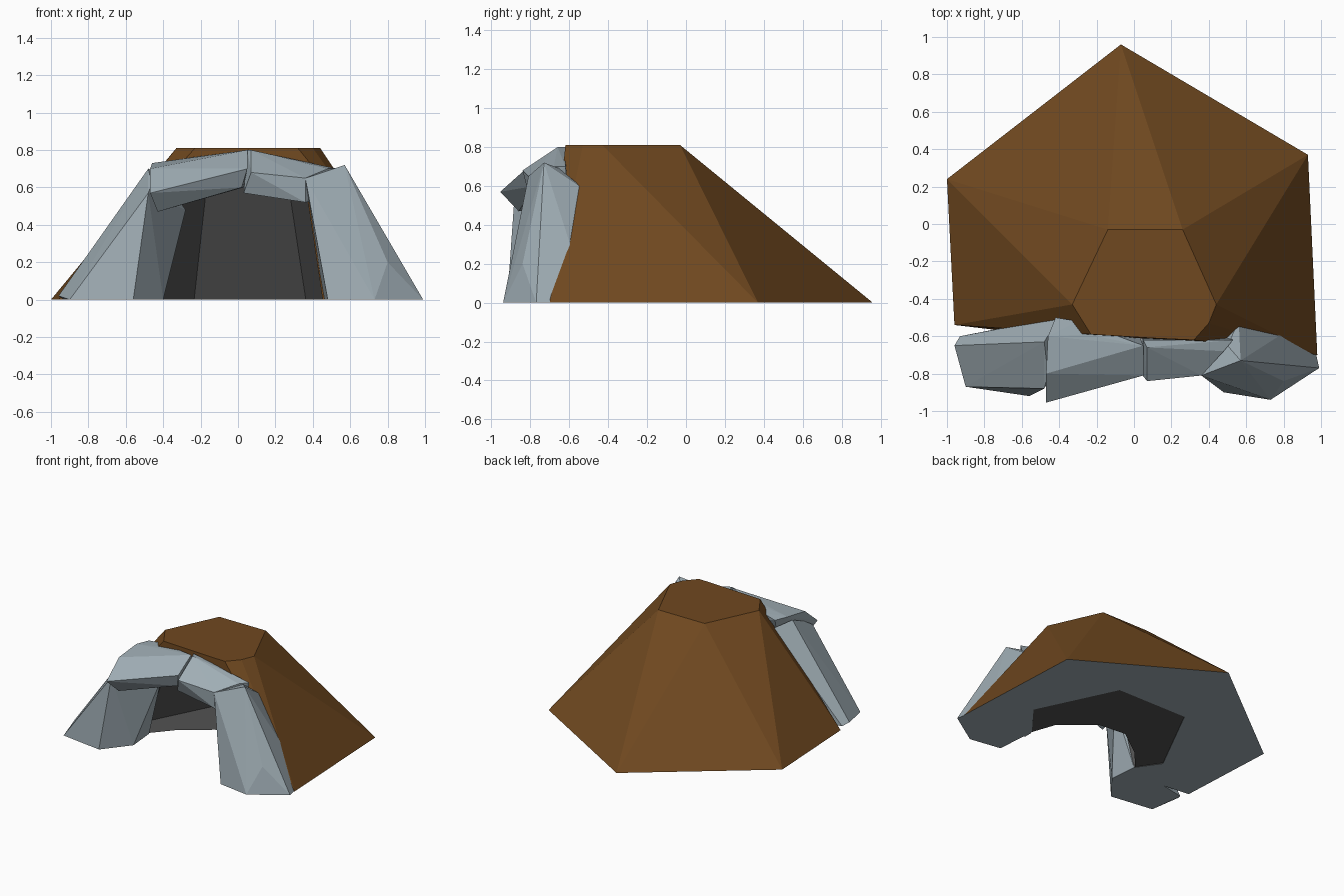
import bpy, bmesh

if "Cube" in bpy.data.objects:
    bpy.data.objects.remove(bpy.data.objects["Cube"])


def material(name, rgb):
    m = bpy.data.materials.new(name)
    m.diffuse_color = (*rgb, 1)
    m.use_nodes = True
    m.node_tree.nodes["Principled BSDF"].inputs["Base Color"].default_value = m.diffuse_color
    return m


EARTH = material("earth", (0.16, 0.065, 0.014))
ROCK = material("rock", (0.35, 0.42, 0.46))
DARK = material("cave_dark", (0.085, 0.085, 0.085))


def finish(name, bm, mats):
    bmesh.ops.recalc_face_normals(bm, faces=bm.faces)
    me = bpy.data.meshes.new(name)
    bm.to_mesh(me)
    bm.free()
    for m in mats:
        me.materials.append(m)
    ob = bpy.data.objects.new(name, me)
    bpy.context.collection.objects.link(ob)
    return ob


def hull(name, pts, mats):
    """Faceted solid wrapped around a few corner points."""
    bm = bmesh.new()
    for p in pts:
        bm.verts.new(p)
    out = bmesh.ops.convex_hull(bm, input=bm.verts)
    junk = [g for g in out["geom_interior"] if isinstance(g, bmesh.types.BMVert)]
    bmesh.ops.delete(bm, geom=junk, context="VERTS")
    bmesh.ops.dissolve_limit(bm, angle_limit=0.02, verts=bm.verts, edges=bm.edges)
    return finish(name, bm, mats)


def at(z, pts):
    return [(x, y, z) for x, y in pts]


# Earth mound: wide base tapering to a flat top
base = [(-1, .24), (-.07, .96), (.93, .37), (.98, -.70), (.5, -.64), (-.45, -.60), (-.96, -.54)]
top = [(-.14, -.03), (.26, -.03), (.44, -.43), (.40, -.53), (.32, -.62), (.10, -.61),
       (-.23, -.59), (-.33, -.43)]
mound = hull("earth_mound", at(0, base) + at(.81, top), [EARTH, ROCK, DARK])
for f in mound.data.polygons:
    f.material_index = 1 if f.normal.z < -.9 else 0

# Cave hollow: cutter lofted from the floor outline to a smaller ceiling
low = [(.37, .295), (-.24, .30), (-.557, -.32), (-.43, -.50), (-.40, -1.1), (.46, -1.1),
       (.46, -.60), (.67, -.33)]
high = [(.26, .0), (-.16, .0), (-.31, -.35), (-.28, -.50), (-.28, -1.1), (.35, -1.1),
        (.35, -.60), (.42, -.33)]
bm = bmesh.new()
a = [bm.verts.new(p) for p in at(-.05, low)]
b = [bm.verts.new(p) for p in at(.68, high)]
bm.faces.new(a)
bm.faces.new(b)
for i in range(len(a)):
    j = (i + 1) % len(a)
    bm.faces.new((a[i], a[j], b[j], b[i]))
for f in bm.faces:
    f.material_index = 2
cutter = finish("cave_cutter", bm, [EARTH, ROCK, DARK])
cutter.hide_render = True
cutter.hide_set(True)
mod = mound.modifiers.new("cave", "BOOLEAN")
mod.operation = "DIFFERENCE"
mod.solver = "EXACT"
mod.object = cutter

# Cave floor with a curved front edge
bm = bmesh.new()
floor = low[:4] + [(-.29, -.34), (-.07, -.18), (.15, -.20), (.39, -.40)] + low[6:]
bm.faces.new([bm.verts.new(p) for p in at(.003, floor)])
cave_floor = finish("cave_floor", bm, [DARK])
if cave_floor.data.polygons[0].normal.z < 0:
    cave_floor.data.flip_normals()

# Rock pillars either side of the mouth
hull("left_pillar", [
    (-.96, -.65, .02), (-.90, -.87, 0), (-.56, -.92, 0), (-.40, -.72, 0), (-.42, -.50, 0),
    (-.93, -.60, 0), (-.48, -.63, .70), (-.48, -.88, .57), (-.28, -.55, .48),
    (-.40, -.50, .66), (-.46, -.80, .62)], [ROCK])
hull("right_pillar", [
    (.99, -.77, 0), (.93, -.50, 0), (.73, -.94, 0), (.48, -.90, 0), (.46, -.62, 0),
    (.80, -.84, .20), (.57, -.73, .72), (.36, -.81, .65), (.50, -.65, .69),
    (.56, -.52, .58), (.42, -.60, .50)], [ROCK])

# Two lintel stones leaning together over the mouth
hull("left_lintel", [
    (-.46, -.60, .73), (-.47, -.80, .70), (-.47, -.955, .57), (-.43, -.86, .47),
    (-.38, -.60, .50), (-.42, -.50, .73), (-.30, -.52, .75), (-.25, -.59, .76),
    (.05, -.65, .80), (.05, -.81, .70), (.02, -.78, .60), (.03, -.60, .60)], [ROCK])
hull("right_lintel", [
    (.05, -.62, .80), (.07, -.66, .80), (.07, -.84, .68), (.03, -.79, .57), (.04, -.60, .60),
    (.53, -.62, .70), (.48, -.68, .70), (.36, -.81, .65), (.36, -.80, .52),
    (.50, -.60, .54)], [ROCK])
